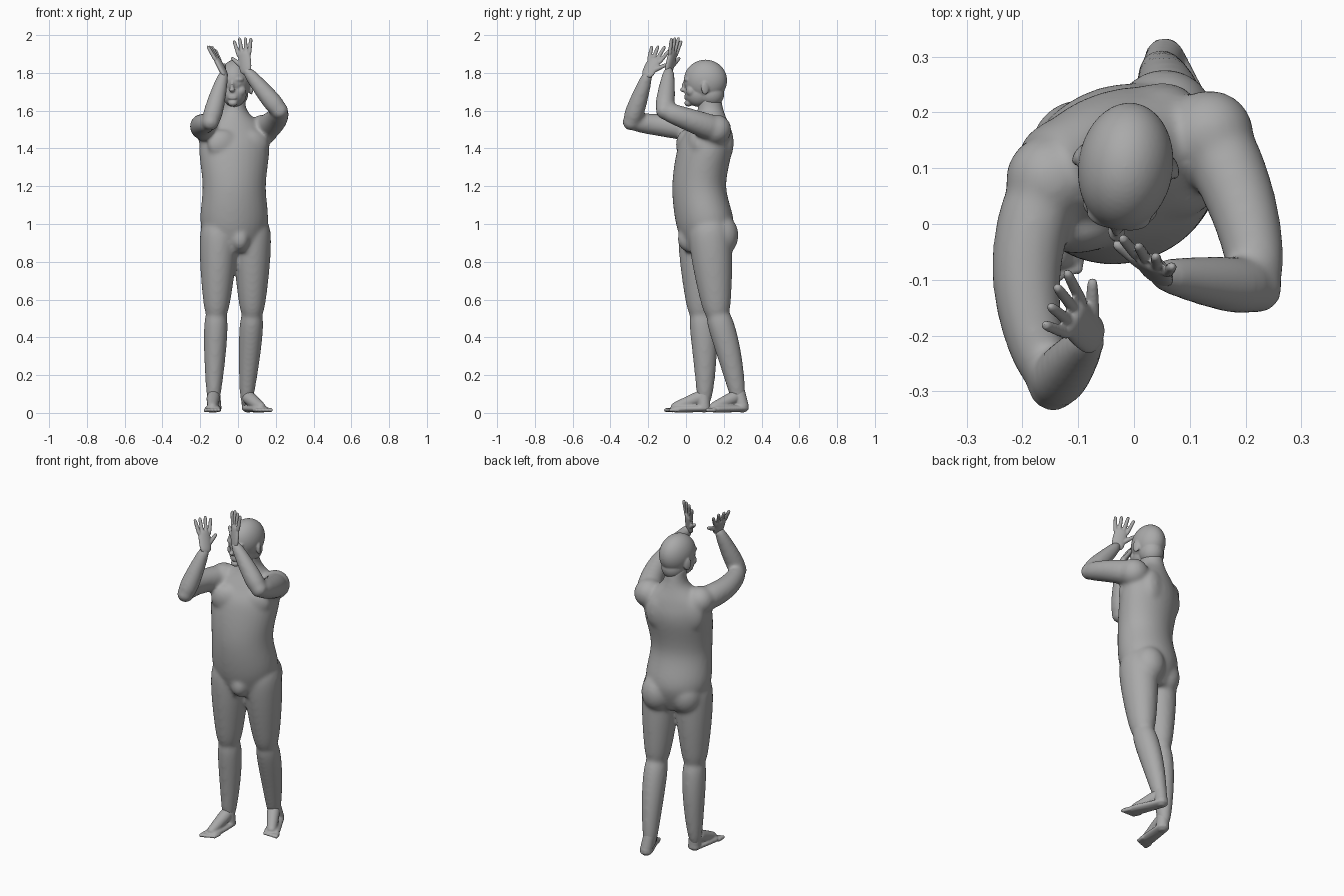
import bpy
import bmesh
from math import sin, cos, pi, radians
from mathutils import Vector, Matrix

default_cube = bpy.data.objects.get("Cube")
if default_cube:
    bpy.data.objects.remove(default_cube, do_unlink=True)

skin = bpy.data.materials.new("plain grey")
skin.use_nodes = True
skin.diffuse_color = (.4, .4, .4, 1)
skin.node_tree.nodes["Principled BSDF"].inputs["Base Color"].default_value = skin.diffuse_color

UP = Vector((0, 0, 1))
ACROSS = Vector((1, 0, 0))


def turned(vector, degrees):
    return Matrix.Rotation(radians(degrees), 3, 'Z') @ vector


def skin_rings(bm, stations, axis, side, sides=24):
    """Join elliptical rings, each given as centre, half width and half depth."""
    side = (side - axis * side.dot(axis)).normalized()
    depth_way = axis.cross(side)
    angles = [2 * pi * k / sides for k in range(sides)]
    rings = [[bm.verts.new(centre + side * width * cos(a) + depth_way * depth * sin(a)) for a in angles]
             for centre, width, depth in stations]
    for ring, following in zip(rings, rings[1:]):
        for k in range(sides):
            bm.faces.new((ring[k - 1], ring[k], following[k], following[k - 1]))
    bm.faces.new(rings[0])
    bm.faces.new(rings[-1])


def limb(bm, start, end, first, last, bulge=0, bow=Vector(), flat=1, side=ACROSS, overlap=0):
    """Tapered round-ended limb that swells by bulge, bends by bow and runs past its joints by overlap."""
    axis = (end - start).normalized()
    start, end = start - axis * overlap, end + axis * overlap
    count = 24
    stations = []
    for k in range(count + 1):
        f = k / count
        rounding = max(1 - (2 * f - 1) ** 8, .01) ** .5
        radius = (first + (last - first) * f + bulge * sin(pi * f ** .7)) * rounding
        stations.append((start.lerp(end, f) + bow * sin(pi * f), radius, radius * flat))
    skin_rings(bm, stations, axis, side)


def blob(bm, centre, size, turn=0):
    matrix = Matrix.Translation(centre) @ Matrix.Rotation(radians(turn), 4, 'Z') @ Matrix.Diagonal((*size, 1))
    bmesh.ops.create_icosphere(bm, subdivisions=4, radius=1, matrix=matrix)


def ball(bm, centre, radius):
    blob(bm, centre, (radius, radius, radius))


def finish(name, bm, voxel, passes):
    """Fuse the overlapping volumes into one soft skin."""
    bmesh.ops.recalc_face_normals(bm, faces=bm.faces)
    mesh = bpy.data.meshes.new(name)
    bm.to_mesh(mesh)
    bm.free()
    mesh.materials.append(skin)
    part = bpy.data.objects.new(name, mesh)
    bpy.context.collection.objects.link(part)
    fuse = part.modifiers.new("fuse", 'REMESH')
    fuse.mode = 'VOXEL'
    fuse.voxel_size = voxel
    fuse.use_smooth_shade = True
    soften = part.modifiers.new("soften", 'SMOOTH')
    soften.factor = .5
    soften.iterations = passes
    return part


def trunk(bm):
    """Crotch to neck: height, centre depth, half width and half depth, blended smoothly."""
    rows = [Vector(row) for row in (
        (.85, .1, .12, .1), (1, .1, .18, .15), (1.2, .07, .17, .14), (1.4, .1, .19, .14),
        (1.5, .12, .17, .11), (1.6, .13, .07, .07), (1.7, .12, .06, .06))]
    rows = [rows[0], *rows, rows[-1]]
    stations = []
    for before, here, there, after in zip(rows, rows[1:], rows[2:], rows[3:]):
        leave, arrive = (there - before) / 2, (after - here) / 2
        for step in range(6):
            t = step / 6
            z, y, width, depth = (here + leave * t + (3 * (there - here) - 2 * leave - arrive) * t ** 2
                                  + (2 * (here - there) + leave + arrive) * t ** 3)
            stations.append((Vector((-.02, y, z)), width, depth))
    skin_rings(bm, stations, UP, turned(ACROSS, 17), sides=32)


def leg(bm, hip, knee, ankle):
    limb(bm, hip, knee, .09, .056, bulge=.02, flat=1.12, overlap=.05)
    limb(bm, knee, ankle, .056, .031, bulge=.014, flat=1.12, bow=Vector((0, .012, 0)), overlap=.05)


def arm(bm, shoulder, elbow, wrist, bow):
    ball(bm, shoulder, .08)
    limb(bm, shoulder, elbow, .074, .048, bow=bow, overlap=.02)
    ball(bm, elbow, .046)
    limb(bm, elbow, wrist, .048, .026, bulge=.009, overlap=.015)


def hand(name, wrist, point, thumb_side):
    """Palm, four spread fingers and a thumb."""
    bm = bmesh.new()
    point.normalize()
    thumb_side = (thumb_side - point * thumb_side.dot(point)).normalized()
    limb(bm, wrist - point * .03, wrist + point * .1, .025, .035, bulge=.008, flat=.45, side=thumb_side)
    for k in range(4):
        offset = thumb_side * (.03 - .02 * k)
        base = wrist + point * .07 + offset
        reach = (point + offset * 8).normalized() * (.11 - .008 * abs(k - 1))
        limb(bm, base, base + reach, .011, .009, side=thumb_side)
    base = wrist + point * .02 + thumb_side * .02
    limb(bm, base, base + (point + thumb_side) * .06, .014, .009, side=thumb_side)
    finish(name, bm, .004, 2)


def foot(name, heel, tip, ankle, big_toe_side):
    """Flat sole, heel, sloping instep and five toes."""
    bm = bmesh.new()
    forward = (tip - heel).normalized()
    inward = UP.cross(forward) * big_toe_side
    front = tip - forward * .04
    heel_core = heel + forward * .036 + UP * .035
    ball(bm, heel_core, .035)
    limb(bm, heel_core, ankle + UP * .06, .035, .033, overlap=.02)
    limb(bm, heel + UP * .025, front + UP * .02, .035, .045, flat=.5, side=inward)
    limb(bm, ankle + UP * .02, front + UP * .02, .038, .025, side=inward)
    for k in range(5):
        base = front - forward * (.02 + .008 * k) + inward * (.032 - .017 * k) + UP * .015
        limb(bm, base, base + forward * .06, .014 - .001 * k, .01, side=inward)
    for vert in bm.verts:
        vert.co.z = max(vert.co.z, .003)
    finish(name, bm, .005, 4)


# Joints
left_knee, left_ankle = Vector((.075, .165, .52)), Vector((.045, .275, .07))
right_knee, right_ankle = Vector((-.115, .08, .52)), Vector((-.13, .095, .07))
left_wrist = Vector((.04, -.09, 1.82))
right_wrist = Vector((-.075, -.2, 1.8))

# Body with limbs
body = bmesh.new()
trunk(body)
leg(body, Vector((.075, .12, 1)), left_knee, left_ankle)
leg(body, Vector((-.1, .07, 1)), right_knee, right_ankle)
arm(body, Vector((.135, .16, 1.5)), Vector((.22, -.115, 1.6)), left_wrist, Vector((.02, 0, 0)))
arm(body, Vector((-.15, .08, 1.5)), Vector((-.145, -.29, 1.54)), right_wrist, Vector((-.045, 0, 0)))

# Chest, shoulder blades, buttocks and groin
for sign in (-1, 1):
    offset = turned(ACROSS, 20) * sign * .08
    blob(body, Vector((0, .03, 1.42)) + offset, (.09, .05, .08), turn=20)
    blob(body, Vector((-.05, .17, 1.43)) + offset, (.085, .05, .11), turn=20)
    blob(body, Vector((-.02, .16, .94)) + offset, (.09, .09, .11))
blob(body, Vector((.01, .01, .92)), (.05, .055, .065))
finish("body", body, .009, 16)

# Head: skull, jaw and face about its own axis, then turned
head = bmesh.new()
blob(head, UP * 1.76, (.085, .115, .11))
blob(head, Vector((0, -.035, 1.69)), (.065, .075, .07))
blob(head, Vector((0, .03, 1.69)), (.065, .07, .07))
blob(head, Vector((0, -.09, 1.64)), (.025, .022, .018))
blob(head, Vector((0, -.11, 1.73)), (.01, .016, .03))
blob(head, Vector((0, -.118, 1.71)), (.016, .018, .012))
for lip in (1.666, 1.677):
    blob(head, Vector((0, -.1, lip)), (.026, .013, .007))
for sign in (-1, 1):
    blob(head, Vector((sign * .03, -.098, 1.765)), (.03, .014, .011), turn=sign * 16)
    blob(head, Vector((sign * .03, -.094, 1.74)), (.014, .011, .008))
    blob(head, Vector((sign * .04, -.07, 1.705)), (.028, .028, .03))
    blob(head, Vector((sign * .084, .01, 1.72)), (.01, .022, .036), turn=sign * 25)
skull = finish("head", head, .005, 4)
skull.location = (-.015, .103, 0)
skull.rotation_euler.z = radians(-8)

hand("left_hand", left_wrist, Vector((-.1, .25, 1)), Vector((-1, .6, 0)))
hand("right_hand", right_wrist, Vector((-.5, .5, 1)), Vector((.3, 1, 0)))

foot("left_foot", Vector((.04, .33, 0)), Vector((.15, .09, 0)), left_ankle, 1)
foot("right_foot", Vector((-.12, .13, 0)), Vector((-.14, -.12, 0)), right_ankle, -1)
